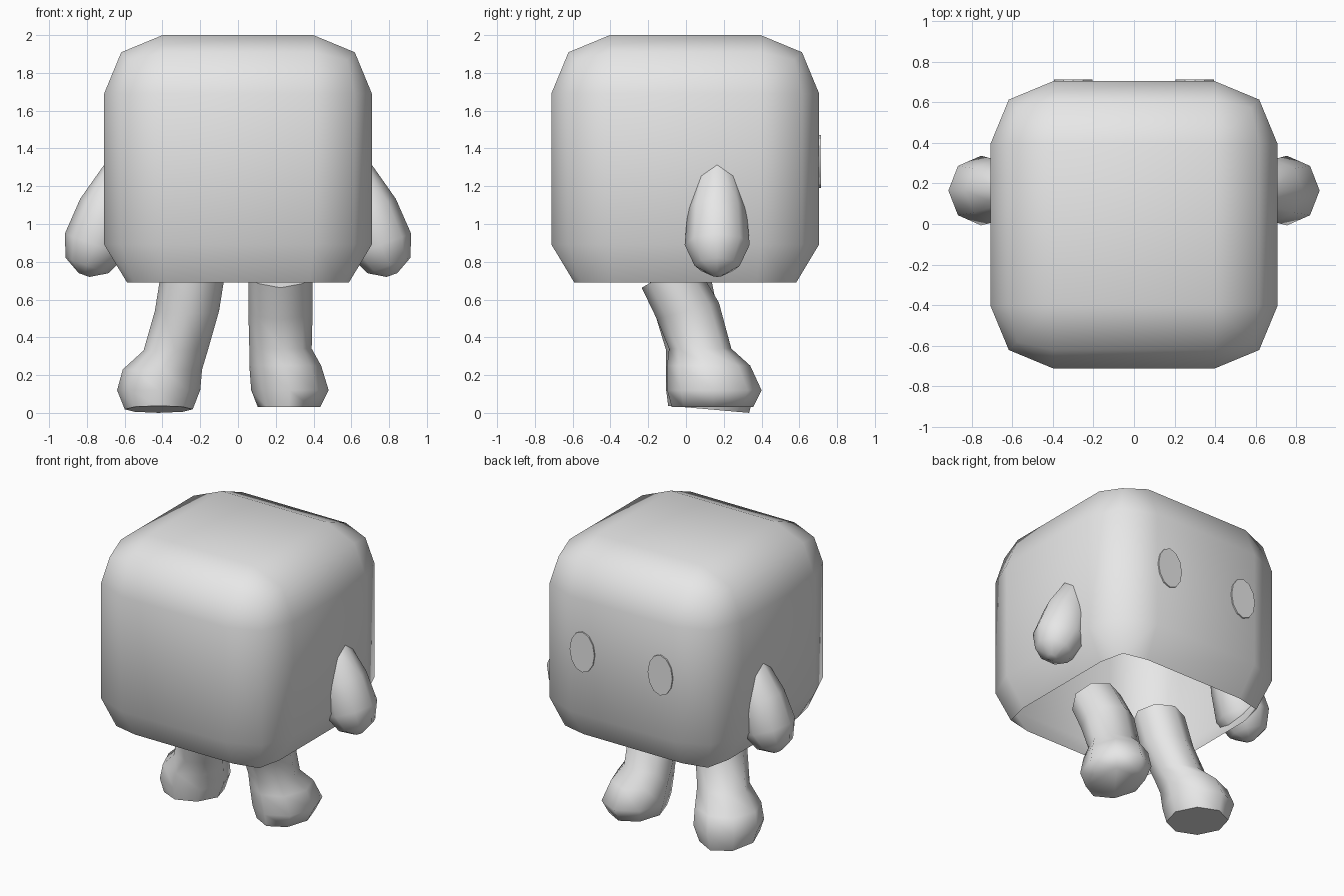
import bpy
import bmesh
from math import cos, sin, pi, radians
from mathutils import Matrix, Vector

start_cube = bpy.data.objects.get("Cube")
if start_cube:
    bpy.data.objects.remove(start_cube, do_unlink=True)

# One plain grey for everything
grey = bpy.data.materials.new("plain_grey")
grey.use_nodes = True
grey.diffuse_color = (0.8, 0.8, 0.8, 1)
grey.node_tree.nodes["Principled BSDF"].inputs["Base Color"].default_value = grey.diffuse_color


def finish(bm, name, angle=70):
    """Turn a bmesh into a smooth-shaded grey object."""
    mesh = bpy.data.meshes.new(name)
    bm.to_mesh(mesh)
    bm.free()
    mesh.materials.append(grey)
    obj = bpy.data.objects.new(name, mesh)
    bpy.context.collection.objects.link(obj)
    bpy.ops.object.select_all(action="DESELECT")
    obj.select_set(True)
    bpy.context.view_layer.objects.active = obj
    bpy.ops.object.shade_smooth_by_angle(angle=radians(angle))
    return obj


def loft(name, rings, sides=8, mirror=1):
    """Skin elliptical rings: (centre, x radius, y radius, x tilt, y tilt)."""
    bm = bmesh.new()
    loops = []
    for centre, rx, ry, tilt_x, tilt_y in rings:
        turn = Matrix.Rotation(radians(tilt_y), 3, "Y") @ Matrix.Rotation(radians(tilt_x), 3, "X")
        loop = []
        for i in range(sides):
            a = 2 * pi * i / sides
            p = Vector(centre) + turn @ Vector((rx * cos(a), ry * sin(a), 0))
            loop.append(bm.verts.new((p.x * mirror, p.y, p.z)))
        loops.append(loop)
    for low, high in zip(loops, loops[1:]):
        for i in range(sides):
            j = (i + 1) % sides
            bm.faces.new((low[i], low[j], high[j], high[i]))
    bm.faces.new(loops[0])
    bm.faces.new(loops[-1])
    bmesh.ops.recalc_face_normals(bm, faces=bm.faces)
    return finish(bm, name)


# Body: rounded cube, hollow and open underneath
half, base, top = 0.709, 0.69, 2.0
bm = bmesh.new()
bmesh.ops.create_cube(bm, size=2 * half)
bmesh.ops.translate(bm, verts=bm.verts, vec=(0, 0, top - half))
bmesh.ops.bevel(bm, geom=bm.edges[:], offset=0.31, segments=2, profile=0.5, affect="EDGES")
under = [f for f in bm.faces if f.calc_center_median().z < 0.7]
bmesh.ops.delete(bm, geom=under, context="FACES")
for v in bm.verts:
    if v.co.z < 0.76:
        v.co = (v.co.x * 0.95, v.co.y * 0.95, base)
    v.co.y -= 0.004
finish(bm, "body")

# Arms: drooping teardrops pushed through the side walls
arm_path = [
    (0.56, 1.38, 0.04), (0.60, 1.30, 0.10), (0.69, 1.08, 0.155),
    (0.755, 0.89, 0.172), (0.80, 0.78, 0.12), (0.815, 0.73, 0.03),
]
arm_rings = [((x, 0.165, z), r, r, 0, -20) for x, z, r in arm_path]
for name, side in (("left_arm", 1), ("right_arm", -1)):
    loft(name, arm_rings, mirror=side)

# Legs with rounded feet, caught in mid step
loft("left_leg", [
    ((0.225, -0.10, 0.74), 0.17, 0.155, 30, 0),
    ((0.225, 0.01, 0.54), 0.17, 0.17, 15, 0),
    ((0.225, 0.075, 0.34), 0.165, 0.165, 0, 0),
    ((0.25, 0.12, 0.25), 0.19, 0.22, 0, 0),
    ((0.275, 0.15, 0.12), 0.205, 0.25, 0, 0),
    ((0.27, 0.14, 0.03), 0.165, 0.215, 0, 0),
])
loft("right_leg", [
    ((-0.235, -0.04, 0.76), 0.17, 0.16, 10, 0),
    ((-0.27, 0.0, 0.54), 0.17, 0.165, 5, 0),
    ((-0.33, 0.06, 0.33), 0.17, 0.165, 0, 0),
    ((-0.40, 0.11, 0.23), 0.21, 0.215, 0, 0),
    ((-0.42, 0.13, 0.12), 0.22, 0.235, 0, 0),
    ((-0.42, 0.12, 0.019), 0.18, 0.215, -5, 0),
])

# Eyes: thin oval plates on the back wall
for name, side in (("left_eye", 1), ("right_eye", -1)):
    bm = bmesh.new()
    place = Matrix.Translation((0.3 * side, 0.7095, 1.33)) @ Matrix.Rotation(pi / 2, 4, "X")
    bmesh.ops.create_cone(bm, cap_ends=True, segments=12, radius1=1, radius2=1, depth=1)
    bmesh.ops.scale(bm, verts=bm.verts, vec=(0.095, 0.14, 0.009))
    bmesh.ops.transform(bm, matrix=place, verts=bm.verts)
    finish(bm, name, angle=30)
